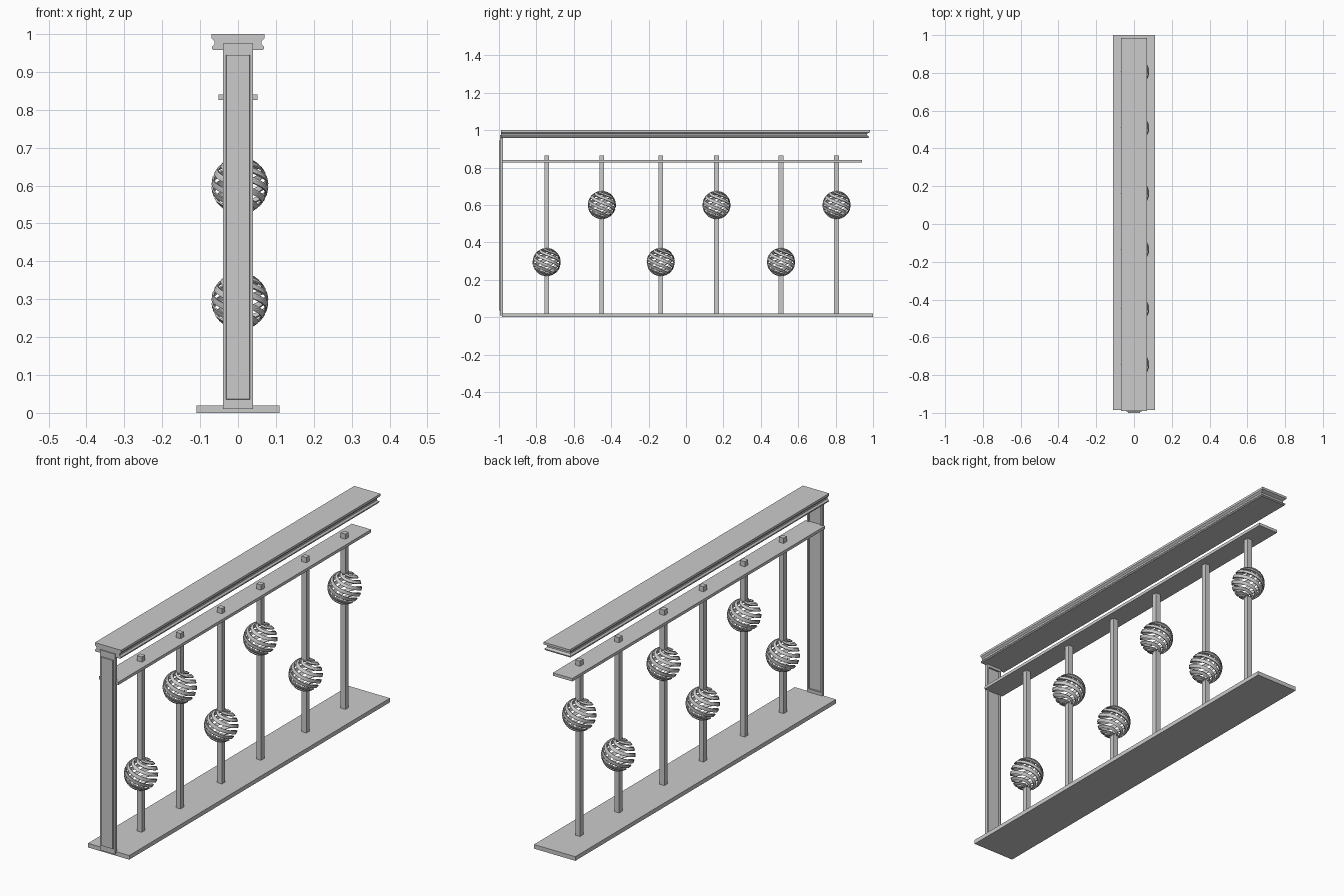
import bpy, bmesh
from math import pi, sin, cos

if "Cube" in bpy.data.objects:
    bpy.data.objects.remove(bpy.data.objects["Cube"])


def finish(name, bm):
    bmesh.ops.recalc_face_normals(bm, faces=bm.faces[:])
    me = bpy.data.meshes.new(name)
    bm.to_mesh(me)
    bm.free()
    ob = bpy.data.objects.new(name, me)
    bpy.context.collection.objects.link(ob)
    return ob


def loft(name, rings):
    """Join stacked rings of points and cap both ends."""
    bm = bmesh.new()
    rows = [[bm.verts.new(p) for p in ring] for ring in rings]
    for a, b in zip(rows, rows[1:]):
        for i in range(len(a)):
            j = (i + 1) % len(a)
            bm.faces.new((a[i], a[j], b[j], b[i]))
    bm.faces.new(rows[0])
    bm.faces.new(rows[-1])
    return finish(name, bm)


def rect_xy(x0, x1, y0, y1, z):
    return [(x0, y0, z), (x1, y0, z), (x1, y1, z), (x0, y1, z)]


def rect_xz(hx, z0, z1, y):
    return [(-hx, y, z0), (hx, y, z0), (hx, y, z1), (-hx, y, z1)]


def box(name, x0, x1, y0, y1, z0, z1):
    return loft(name, [rect_xy(x0, x1, y0, y1, z0), rect_xy(x0, x1, y0, y1, z1)])


# Base plate and lower rail
box("base_plate", -0.11, 0.11, -0.985, 1.0, 0.0, 0.02)
box("lower_rail", -0.052, 0.052, -0.985, 0.94, 0.826, 0.84)

# Handrail with a groove around the sides and far end
profile = [(0.066, 0.974, 0.958), (0.069, 0.978, 0.962), (0.069, 0.978, 0.966),
           (0.062, 0.968, 0.973), (0.062, 0.968, 0.981),
           (0.070, 0.985, 0.989), (0.070, 0.985, 1.0)]
loft("handrail", [rect_xy(-w, w, -0.99, y, z) for w, y, z in profile])

# End post: raised front panel, recessed back panel
loft("end_post", [rect_xz(0.032, 0.035, 0.945, -0.986),
                  rect_xz(0.032, 0.035, 0.945, -0.978),
                  rect_xz(0.04, 0.01, 0.975, -0.978),
                  rect_xz(0.04, 0.01, 0.975, -0.995),
                  rect_xz(0.032, 0.035, 0.945, -0.995),
                  rect_xz(0.031, 0.036, 0.944, -1.0)])

# Balusters broken by spiral basket balls
CX, R, STARTS, STEPS, TURNS = 0.005, 0.073, 6, 36, 1.15


def basket(name, y, z):
    bm = bmesh.new()
    half = pi / STARTS * 0.55
    for s in range(STARTS):
        rows = []
        for k in range(STEPS + 1):
            t = k / STEPS
            th = 0.15 + t * (pi - 0.3)
            ph = 2 * pi * (s / STARTS + TURNS * t)
            rows.append([bm.verts.new((CX + R * sin(th) * cos(ph + d),
                                       y + R * sin(th) * sin(ph + d),
                                       z + R * cos(th)))
                         for d in (-half, 0, half)])
        for a, b in zip(rows, rows[1:]):
            for i in (0, 1):
                bm.faces.new((a[i], b[i], b[i + 1], a[i + 1]))
    ob = finish(name, bm)
    mod = ob.modifiers.new("thickness", "SOLIDIFY")
    mod.thickness = 0.005
    mod.offset = 0


H = 0.0125
for i, y in enumerate((-0.745, -0.45, -0.135, 0.163, 0.508, 0.805)):
    z = (0.295, 0.60)[i % 2]
    box(f"baluster_lower_{i}", CX - H, CX + H, y - H, y + H, 0.02, z - R + 0.003)
    box(f"baluster_upper_{i}", CX - H, CX + H, y - H, y + H, z + R - 0.003, 0.865)
    basket(f"basket_ball_{i}", y, z)
